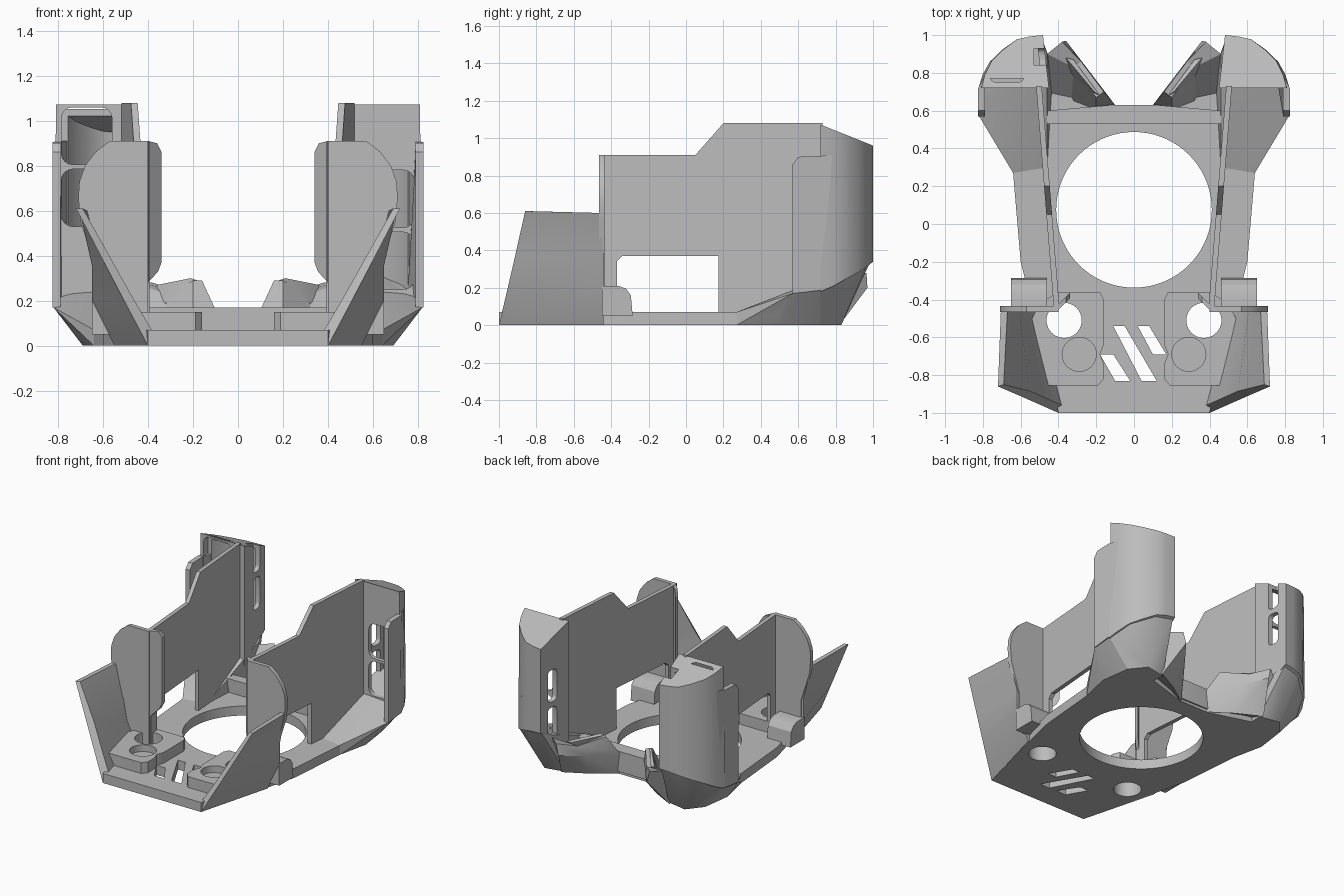
import bpy, bmesh, math
from mathutils import Vector

cube = bpy.data.objects.get("Cube")
if cube:
    bpy.data.objects.remove(cube, do_unlink=True)

grey = bpy.data.materials.new("plain_grey")
grey.use_nodes = True
GREY = (0.5, 0.5, 0.5, 1)
grey.diffuse_color = GREY
grey.node_tree.nodes["Principled BSDF"].inputs["Base Color"].default_value = GREY


def finish(name, bm):
    bmesh.ops.recalc_face_normals(bm, faces=bm.faces)
    me = bpy.data.meshes.new(name)
    bm.to_mesh(me)
    bm.free()
    me.materials.append(grey)
    ob = bpy.data.objects.new(name, me)
    bpy.context.collection.objects.link(ob)
    return ob


def loft(name, sections):
    """Closed solid through matching cross-sections."""
    bm = bmesh.new()
    rings = [[bm.verts.new(p) for p in s] for s in sections]
    n = len(rings[0])
    for a, b in zip(rings, rings[1:]):
        for i in range(n):
            j = (i + 1) % n
            bm.faces.new((a[i], a[j], b[j], b[i]))
    bm.faces.new(rings[0])
    bm.faces.new(rings[-1])
    return finish(name, bm)


def prism(name, pts, axis, lo, hi):
    """Extrude a flat outline along an axis."""
    def put(p, d):
        q = list(p)
        q.insert(axis, d)
        return q
    return loft(name, [[put(p, lo) for p in pts], [put(p, hi) for p in pts]])


def hull(name, pts):
    bm = bmesh.new()
    for p in pts:
        bm.verts.new(p)
    res = bmesh.ops.convex_hull(bm, input=bm.verts)
    loose = [v for v in bm.verts if not v.link_faces]
    bmesh.ops.delete(bm, geom=loose, context='VERTS')
    return finish(name, bm)


def disc(x, y, r, z0, z1, n=48):
    pts = [(x + r * math.cos(2 * math.pi * i / n), y + r * math.sin(2 * math.pi * i / n)) for i in range(n)]
    return prism("cutter", pts, 2, z0, z1)


def rounded(x0, x1, z0, z1, r):
    """Rectangle outline with rounded corners."""
    pts = []
    for cx, cz, a0 in ((x1 - r, z1 - r, 0), (x0 + r, z1 - r, 90), (x0 + r, z0 + r, 180), (x1 - r, z0 + r, 270)):
        for k in range(5):
            a = math.radians(a0 + k * 22.5)
            pts.append((cx + r * math.cos(a), cz + r * math.sin(a)))
    return pts


def cut(ob, *cutters):
    bpy.context.view_layer.objects.active = ob
    for c in cutters:
        c.hide_render = True
        m = ob.modifiers.new("cut", 'BOOLEAN')
        m.operation, m.solver, m.object = 'DIFFERENCE', 'EXACT', c
        bpy.ops.object.modifier_apply(modifier=m.name)
        bpy.data.objects.remove(c, do_unlink=True)


# Base plate with the big round opening, two drain holes and slanted slots
half = [(0.4, -1), (0.6, -0.2), (0.64, 0.27), (0.69, 0.5), (0.66, 0.7), (0.45, 0.72), (0.12, 0.62)]
outline = half + [(-x, y) for x, y in reversed(half)]
SLOTS = ([(-.11, -.54), (-.05, -.54), (.12, -.83), (.04, -.83)],
         [(.02, -.54), (.08, -.54), (.17, -.69), (.10, -.69)],
         [(-.18, -.69), (-.11, -.69), (-.02, -.83), (-.10, -.83)])
base = prism("base_plate", outline, 2, 0, 0.07)
cut(base, disc(0, 0.075, 0.412, -1, 1, 72), disc(0.37, -0.51, 0.093, -1, 1), disc(-0.37, -0.51, 0.093, -1, 1),
    *[prism("cutter", s, 2, -1, 1) for s in SLOTS])

# Raised cross bar behind the opening
prism("rear_bar", [(-.46, .53), (.46, .53), (.46, .6), (.12, .63), (-.12, .63), (-.46, .6)], 2, 0.02, 0.17)


def roof(y):
    return 1.08 - 0.4 * max(0, y - 0.7)


def build_side(s, side, win):
    def m(pts):
        return [(s * p[0],) + tuple(p[1:]) for p in pts]

    # Front pad with a through hole and a shallow round seat
    pad = prism(side + "_front_pad", m([(.18, -.36), (.16, -.4), (.16, -.64), (.18, -.69), (.16, -.74), (.16, -.82),
                                        (.19, -.855), (.46, -.855), (.54, -.5), (.5, -.42), (.4, -.36)]), 2, 0.05, 0.15)
    cut(pad, disc(s * .37, -.51, .093, -1, 1), disc(s * .29, -.69, .09, .10, 1))

    # Slanted front wing wall
    front = [(.40, -1, 0), (.506, -.953, .2), (.59, -.916, .36), (.72, -.86, .61),
             (.69, -.85, .61), (.55, -.885, .36), (.46, -.925, .2), (.36, -.97, .03)]
    rear = [(.55, -.44, 0), (.65, -.44, .2), (.65, -.44, .36), (.705, -.46, .6),
            (.67, -.46, .6), (.61, -.44, .36), (.58, -.44, .2), (.50, -.44, .03)]
    loft(side + "_front_wing", [m(front), m(rear)])

    # Upright panel behind the wing, with its inward flange
    prism(side + "_front_panel", m([(.40, .06), (.40, .91), (.57, .91), (.63, .865), (.68, .8), (.705, .73), (.71, .66),
                                    (.70, .55), (.63, .33), (.63, .2), (.56, .06)]), 1, -.465, -.435)
    rim = [(.40, .28), (.355, .33), (.34, .37), (.34, .86), (.36, .90), (.40, .91)]
    loft(side + "_panel_flange", [m([(x, -.455 + (.40 - x), z) for x, z in rim]),
                                  m([(x, -.425 + (.40 - x), z) for x, z in rim])])

    # Rounded bracket at the foot of the panel
    prism(side + "_bracket", [(-.45, .05), (-.45, .21), (-.36, .21), (-.32, .195), (-.295, .16), (-.285, .05)],
          0, s * .46, s * .65)

    # Long upright side wall with a low opening
    wall = [(-.45, .05), (-.37, .05), (-.37, .34), (-.34, .37), (.175, .37), (.175, .05), (.73, .05),
            (.73, 1.08), (.2, 1.08), (.05, .91), (-.45, .91)]
    loft(side + "_side_wall", [m([(.43 + .08 * y, y, z) for y, z in wall]),
                               m([(.46 + .08 * y, y, z) for y, z in wall])])

    # Bevelled foot under the tower
    hull(side + "_tower_foot", m([(.46, .3, 0), (.64, .27, 0), (.69, .5, 0), (.66, .72, 0), (.57, .83, 0), (.42, .80, 0),
                                  (.46, .3, .07), (.64, .27, .07), (.74, .5, .07), (.74, .565, .08), (.46, .565, .09),
                                  (.82, .57, .17), (.82, .72, .19), (.76, .86, .26), (.62, .97, .33), (.49, .99, .35),
                                  (.46, .9, .30), (.46, .72, .2)]))

    # Hollow rear tower with a sloping roof
    plan = [(.45, .72), (.482, 1.0), (.55, .993), (.62, .978), (.69, .925), (.755, .86), (.79, .79), (.808, .72)]
    inner = [(.49, .75), (.512, .96), (.55, .955), (.605, .94), (.66, .895), (.72, .835), (.75, .78), (.765, .75)]
    low = [.19, .35, .345, .33, .295, .26, .22, .19]
    swell = [0, 0, 0, 0, .005, .008, .012, .015]
    tower = loft(side + "_rear_tower", [m([(x + w, y, z - .01) for (x, y), z, w in zip(plan, low, swell)]),
                                        m([(x, y, roof(y)) for x, y in plan])])
    cavity = loft("cutter", [m([(x, y, .36) if win > .4 else (x, y, .24 + .4 * (y - .75)) for x, y in inner]),
                             m([(x, y, roof(y) - .03) for x, y in inner])])
    cut(tower, cavity)
    # Paired windows in the tower front and slots in its inner face
    mid = win + .265
    for z0, z1 in ((win, mid - .01), (mid + .01, win + .53)):
        a, b = sorted((s * .56, s * .785))
        cut(tower, prism("cutter", rounded(a, b, z0, z1, .05), 1, .6, .77))
        cut(tower, prism("cutter", rounded(.84, .93, z0 + .01, z1 - .01, .03), 0, s * .40, s * .53))

    # Outer rib along the tower's front edge
    prof = [(.57, .17), (.57, .86), (.60, .90), (.72, .905), (.78, .91), (.78, .22), (.71, .185)]
    loft(side + "_tower_rib", [m([(.79 - max(0, y - .72) * .6, y, z) for y, z in prof]),
                               m([(.825 - max(0, y - .72) * .5, y, z) for y, z in prof])])

    # Flared rear skirt between the foot and the rear bar
    loft(side + "_rear_skirt", [
        m([(.11, .62, 0), (.10, .63, .16), (.16, .70, .29), (.20, .67, .29), (.20, .60, .05)]),
        m([(.27, .73, 0), (.245, .82, .17), (.28, .86, .25), (.32, .83, .23), (.33, .65, .05)]),
        m([(.44, .82, 0), (.36, .97, .20), (.38, .965, .28), (.46, .90, .28), (.47, .68, .05)])])
    # Raised frame strip on the skirt
    loft(side + "_skirt_strip", [
        m([(.20, .64, .15), (.18, .68, .29), (.21, .70, .30), (.23, .66, .17)]),
        m([(.34, .85, .18), (.32, .87, .27), (.36, .88, .27), (.37, .85, .20)])])


build_side(1, "left", .25)
build_side(-1, "right", .53)

# Crisp edges with smooth gentle curves
for ob in bpy.context.collection.objects:
    if ob.type == 'MESH' and ob.data.materials and ob.data.materials[0] == grey:
        bpy.ops.object.select_all(action='DESELECT')
        ob.select_set(True)
        bpy.context.view_layer.objects.active = ob
        bpy.ops.object.shade_smooth_by_angle(angle=math.radians(25))
